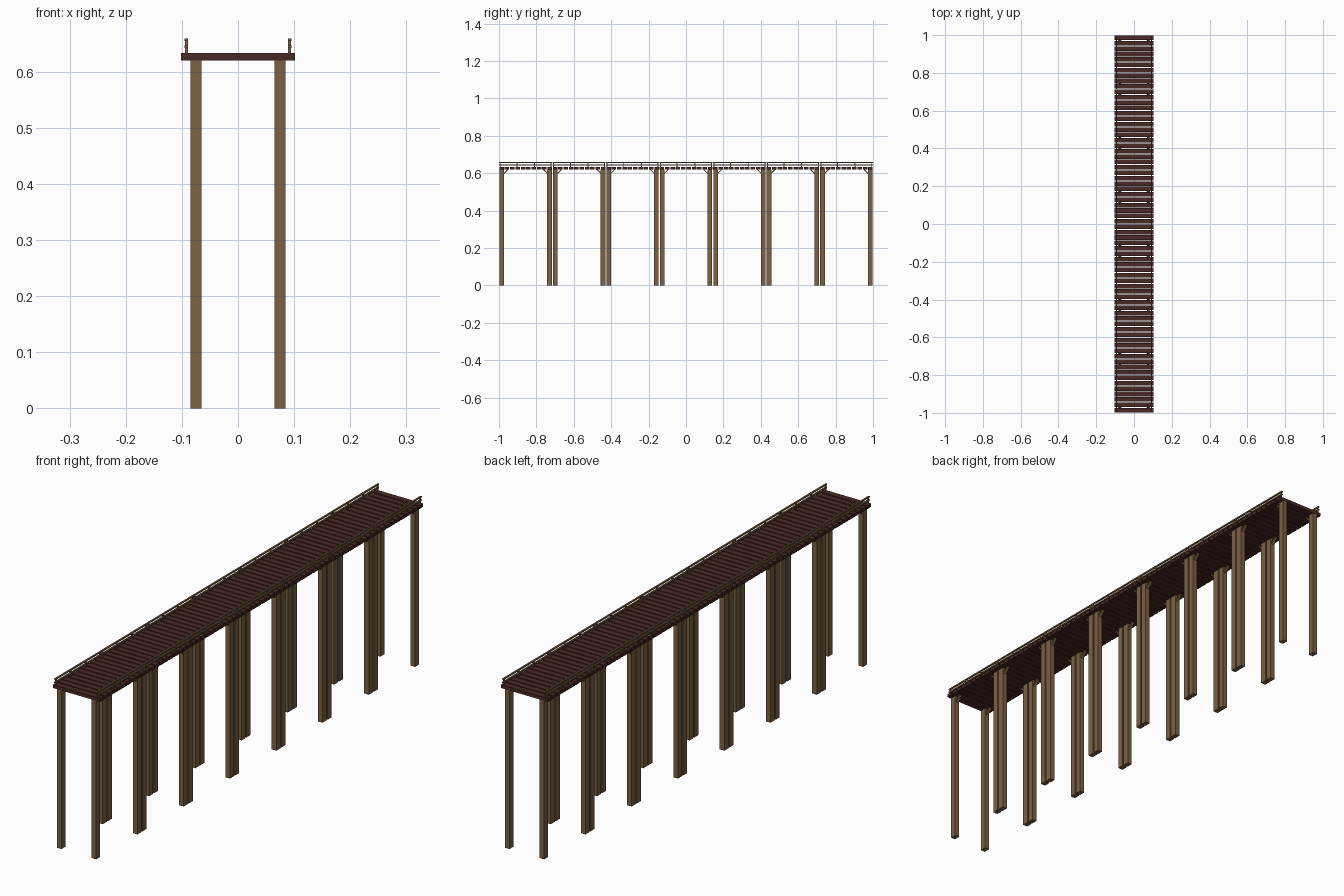
import bpy, bmesh, math
from mathutils import Matrix, Vector

if "Cube" in bpy.data.objects:
    bpy.data.objects.remove(bpy.data.objects["Cube"])

SECTIONS = 7
L = 2.0 / SECTIONS       # length of one bridge section
PLANKS = 10              # planks per section
PITCH = L / PLANKS


def material(name, rgb):
    m = bpy.data.materials.new(name)
    m.diffuse_color = (*rgb, 1)
    m.use_nodes = True
    m.node_tree.nodes["Principled BSDF"].inputs["Base Color"].default_value = m.diffuse_color
    return m


wood = material("light_wood", (0.20, 0.12, 0.055))
dark = material("dark_wood", (0.065, 0.023, 0.018))


def boxes(name, items, mat):
    """One object from boxes given as (centre, size, tilt about x)."""
    bm = bmesh.new()
    for c, s, tilt in items:
        mtx = (Matrix.Translation(Vector(c)) @ Matrix.Rotation(tilt, 4, 'X')
               @ Matrix.Diagonal((*s, 1)))
        bmesh.ops.create_cube(bm, size=1, matrix=mtx)
    me = bpy.data.meshes.new(name)
    bm.to_mesh(me)
    bm.free()
    me.materials.append(mat)
    ob = bpy.data.objects.new(name, me)
    bpy.context.collection.objects.link(ob)
    return ob


for i in range(SECTIONS):
    yc = -1 + (i + 0.5) * L
    n = i + 1

    # deck planks with narrow gaps
    boxes(f"deck_planks_{n}",
          [((0, yc + (k - (PLANKS - 1) / 2) * PITCH, 0.6265),
            (0.204, PITCH - 0.0045, 0.013), 0) for k in range(PLANKS)], dark)

    legs, braces, posts, rails = [], [], [], []
    for sx in (-1, 1):
        for sy in (-1, 1):
            # leg at each section corner, with a small knee brace facing inward
            ly = yc + sy * (L / 2 - 0.0155)
            legs.append(((sx * 0.075, ly, 0.31), (0.02, 0.025, 0.62), 0))
            braces.append(((sx * 0.075, ly - sy * 0.0215, 0.609),
                           (0.012, 0.005, 0.031), sy * math.pi / 4))
        # handrail posts and two rails
        for off in (-0.136, -0.047, 0.047, 0.136):
            posts.append(((sx * 0.092, yc + off, 0.646),
                          (0.005, 0.005, 0.027), 0))
        for z in (0.6445, 0.657):
            rails.append(((sx * 0.092, yc, z), (0.006, L - 0.002, 0.005), 0))
    boxes(f"legs_{n}", legs, wood)
    boxes(f"knee_braces_{n}", braces, wood)
    boxes(f"rail_posts_{n}", posts, wood)
    boxes(f"handrails_{n}", rails, wood)
